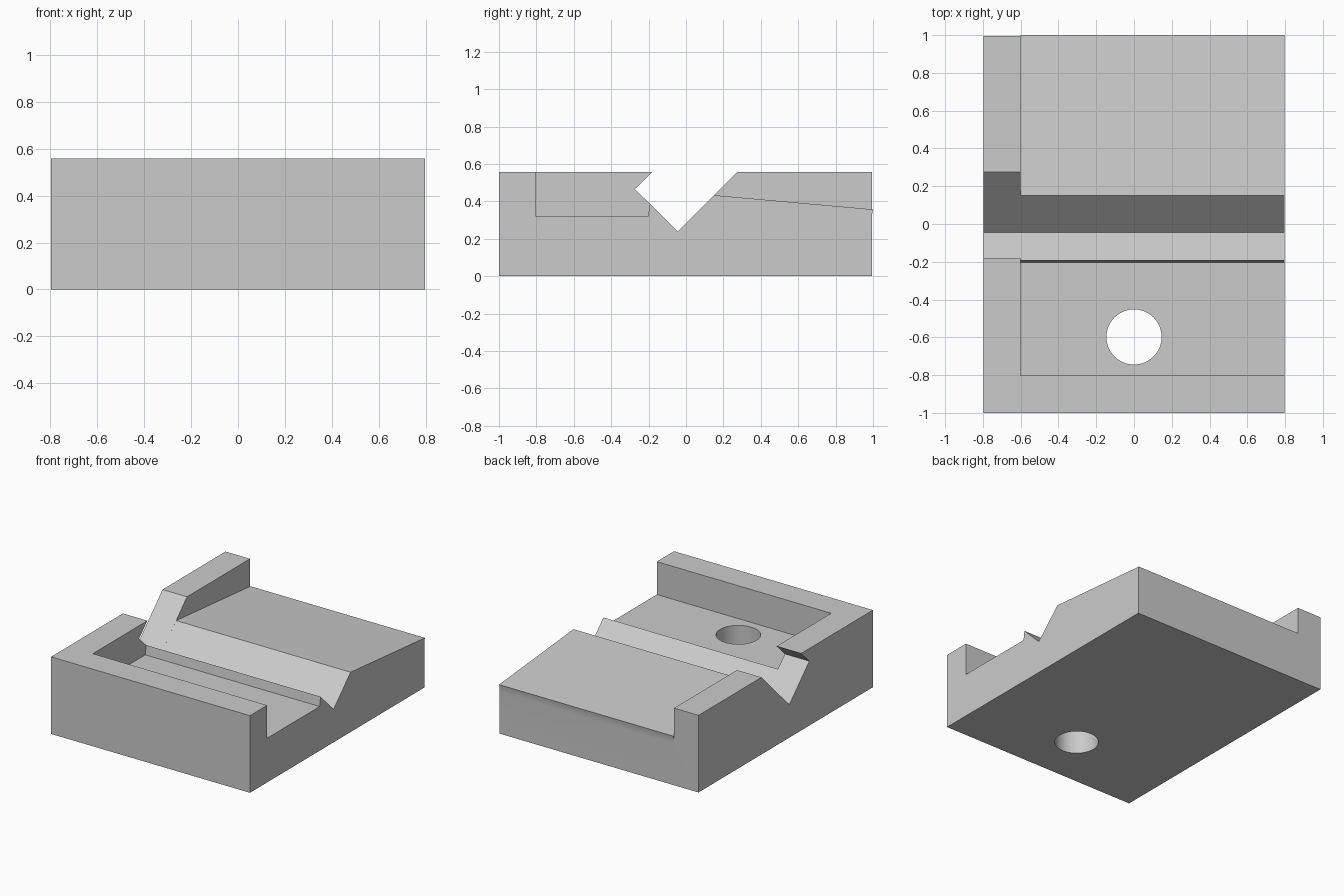
import bpy, bmesh, math

if "Cube" in bpy.data.objects:
    bpy.data.objects.remove(bpy.data.objects["Cube"])

HALF_W, RAIL_X, H = 0.796, -0.6, 0.558

grey = bpy.data.materials.new("plain grey")
grey.diffuse_color = (0.6, 0.6, 0.6, 1)
grey.use_nodes = True
grey.node_tree.nodes["Principled BSDF"].inputs["Base Color"].default_value = grey.diffuse_color


def extrude_profile(name, profile, x0, x1):
    """Extrude a (y, z) outline along x."""
    bm = bmesh.new()
    face = bm.faces.new([bm.verts.new((x0, y, z)) for y, z in profile])
    ext = bmesh.ops.extrude_face_region(bm, geom=[face])
    moved = [v for v in ext["geom"] if isinstance(v, bmesh.types.BMVert)]
    bmesh.ops.translate(bm, verts=moved, vec=(x1 - x0, 0, 0))
    bmesh.ops.recalc_face_normals(bm, faces=bm.faces)
    mesh = bpy.data.meshes.new(name)
    bm.to_mesh(mesh)
    bm.free()
    mesh.materials.append(grey)
    obj = bpy.data.objects.new(name, mesh)
    bpy.context.collection.objects.link(obj)
    return obj


def combine(target, other, operation):
    """Apply a boolean and remove the helper object."""
    bpy.context.view_layer.objects.active = target
    mod = target.modifiers.new(operation, 'BOOLEAN')
    mod.operation, mod.solver, mod.object = operation, 'EXACT', other
    bpy.ops.object.modifier_apply(modifier=mod.name)
    bpy.data.objects.remove(other)


# Full-height side rail with the undercut V notch
rail = extrude_profile("side_rail", [
    (-1, 0), (0.994, 0), (0.994, H), (0.274, H), (-0.044, 0.239),
    (-0.273, 0.466), (-0.179, H), (-1, H)], -HALF_W, RAIL_X)

# Main bed: front wall, pocket, lip, V groove and sloping rear deck
block = extrude_profile("grooved_block", [
    (-1, 0), (0.994, 0), (0.994, 0.30), (0.9955, 0.335), (1.0, 0.357),
    (0.15, 0.433), (-0.044, 0.239), (-0.193, 0.387), (-0.203, 0.32),
    (-0.803, 0.32), (-0.803, H), (-1, H)], RAIL_X, HALF_W)
combine(block, rail, 'UNION')

# Round hole through the pocket floor
bpy.ops.mesh.primitive_cylinder_add(vertices=64, radius=0.146, depth=2,
                                    location=(0, -0.598, 0))
drill = bpy.context.object
drill.name = "hole_cutter"
drill.hide_render = True
drill.data.materials.append(grey)
combine(block, drill, 'DIFFERENCE')

# Smooth hole wall, crisp block edges
bpy.ops.object.select_all(action='DESELECT')
block.select_set(True)
bpy.context.view_layer.objects.active = block
bpy.ops.object.shade_smooth_by_angle(angle=math.radians(25))
